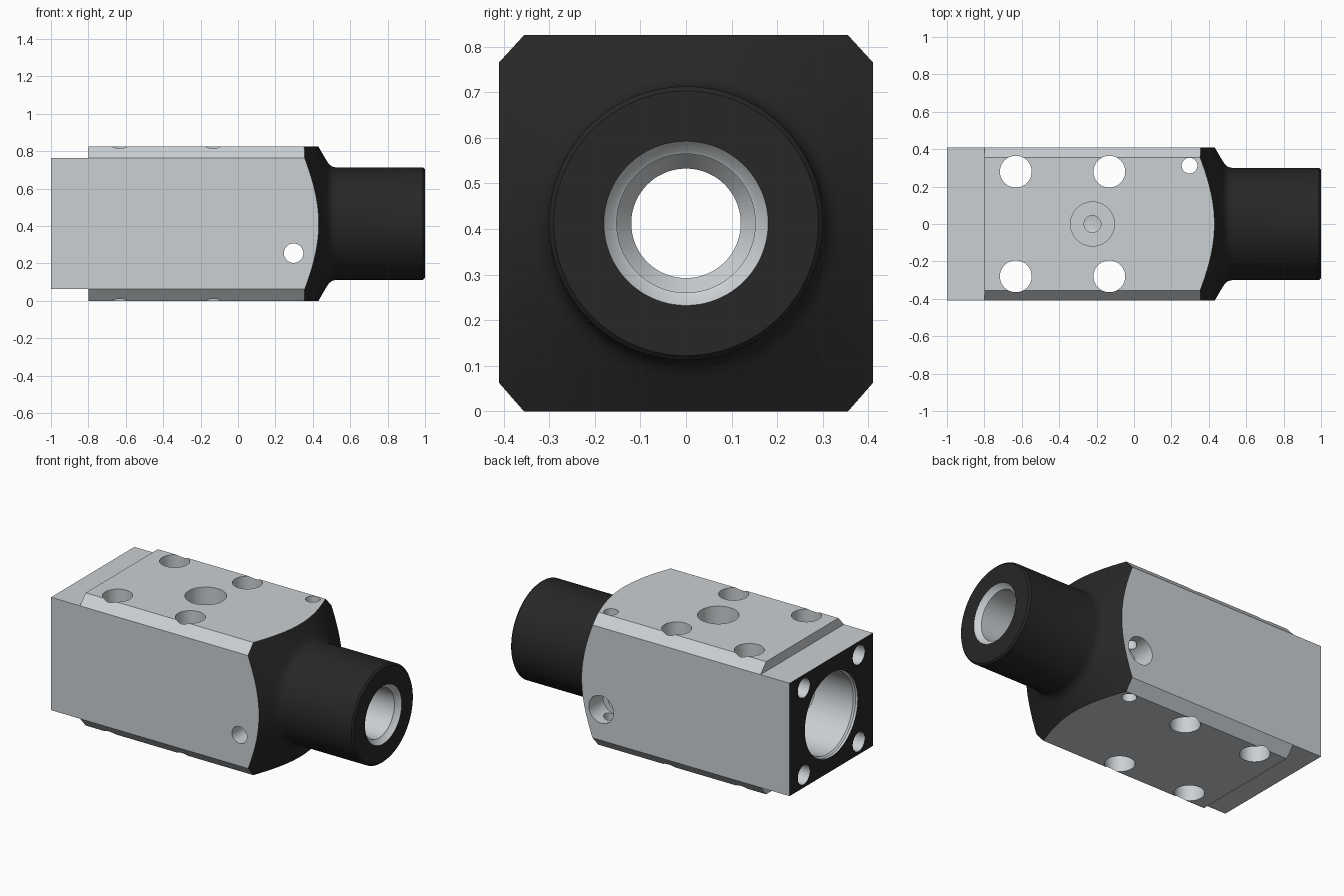
import bpy, bmesh, math
from mathutils import Matrix, Vector

if "Cube" in bpy.data.objects:
    bpy.data.objects.remove(bpy.data.objects["Cube"])

CZ = 0.4125  # height of the bore axis


def make_object(name, bm):
    bmesh.ops.recalc_face_normals(bm, faces=bm.faces)
    mesh = bpy.data.meshes.new(name)
    bm.to_mesh(mesh)
    bm.free()
    obj = bpy.data.objects.new(name, mesh)
    bpy.context.collection.objects.link(obj)
    return obj


def lathe(name, profile, center=(0, 0, CZ), axis='X', n=96):
    """Closed solid of revolution from (position along axis, radius) points."""
    bm = bmesh.new()
    rings = []
    for a, r in profile:
        ring = []
        for i in range(n):
            t = 2 * math.pi * (i + 0.5) / n
            u, v = r * math.cos(t), r * math.sin(t)
            p = {'X': (a, u, v), 'Y': (u, a, v), 'Z': (u, v, a)}[axis]
            ring.append(bm.verts.new(Vector(p) + Vector(center)))
        rings.append(ring)
    for lo, hi in zip(rings, rings[1:]):
        for i in range(n):
            j = (i + 1) % n
            bm.faces.new((lo[i], lo[j], hi[j], hi[i]))
    bm.faces.new(rings[0])
    bm.faces.new(rings[-1])
    return make_object(name, bm)


def box(name, lo, hi):
    bm = bmesh.new()
    size = [h - l for l, h in zip(lo, hi)]
    mid = [(h + l) / 2 for l, h in zip(lo, hi)]
    bmesh.ops.create_cube(bm, size=1, matrix=Matrix.Translation(mid) @ Matrix.Diagonal((*size, 1)))
    return make_object(name, bm)


def boolean(target, cutter, operation='DIFFERENCE'):
    cutter.hide_render = True
    mod = target.modifiers.new("cut", 'BOOLEAN')
    mod.operation, mod.solver, mod.object = operation, 'EXACT', cutter
    bpy.context.view_layer.objects.active = target
    bpy.ops.object.modifier_apply(modifier=mod.name)
    bpy.data.objects.remove(cutter, do_unlink=True)


# Chamfered square bar
bm = bmesh.new()
section = [(0.355, 0), (0.41, 0.063), (0.41, 0.765), (0.355, 0.825),
           (-0.355, 0.825), (-0.41, 0.765), (-0.41, 0.063), (-0.355, 0)]
ends = [[bm.verts.new((x, y, z)) for y, z in section] for x in (-1, 1.1)]
for i in range(8):
    j = (i + 1) % 8
    bm.faces.new((ends[0][i], ends[0][j], ends[1][j], ends[1][i]))
bm.faces.new(ends[0])
bm.faces.new(ends[1])
housing = make_object("nut_housing", bm)

# Turned shoulder and round neck
boolean(housing, lathe("turning", [(-1.2, 0.8), (0.205, 0.8), (0.472, 0.34), (0.485, 0.32),
                                   (0.502, 0.306), (0.525, 0.3), (0.99, 0.3), (1.0, 0.29)], n=128),
        'INTERSECT')

# Stepped end, top and bottom
for lo, hi in ((-0.2, 0.063), (0.765, 1.0)):
    boolean(housing, box("step_cutter", (-1.2, -0.6, lo), (-0.8, 0.6, hi)))

# Stepped main bore
boolean(housing, lathe("bore", [(-1.1, 0.26), (-0.985, 0.26), (-0.975, 0.25), (0.2, 0.25),
                                (0.2, 0.12), (0.7, 0.12), (0.74, 0.152), (0.97, 0.152),
                                (0.975, 0.16), (1.0, 0.18), (1.1, 0.18)]))

# Vertical mounting holes
for x in (-0.632, -0.132):
    for y in (-0.28, 0.28):
        boolean(housing, lathe("mount_hole", [(-0.1, 0.085), (0.95, 0.085)], (x, y, 0), 'Z', 48))

# Central lubrication pocket in the top face
boolean(housing, lathe("pocket", [(0.64, 0.045), (0.70, 0.045), (0.70, 0.118), (0.95, 0.118)],
                       (-0.222, 0, 0), 'Z', 48))

# Small crossing holes near the shoulder; the sideways one is counterbored at the back
boolean(housing, lathe("small_hole", [(-0.1, 0.042), (0.95, 0.042)], (0.297, 0.312, 0), 'Z', 32))
boolean(housing, lathe("side_hole", [(-0.6, 0.052), (0.27, 0.052), (0.27, 0.085), (0.6, 0.085)],
                       (0.297, 0, 0.255), 'Y', 48))

# Bolt holes in the end face
for y in (-0.27, 0.27):
    for dz in (-0.27, 0.27):
        boolean(housing, lathe("end_hole", [(-1.1, 0.06), (-0.75, 0.06)], (0, y, CZ + dz), 'X', 32))

# Black machined end face, shoulder and neck
mesh = housing.data
mesh.materials.clear()
for name, color in (("grey_metal", (0.6, 0.63, 0.65, 1)), ("black_finish", (0.02, 0.02, 0.02, 1))):
    mat = bpy.data.materials.new(name)
    mat.diffuse_color = color
    mat.use_nodes = True
    mat.node_tree.nodes["Principled BSDF"].inputs["Base Color"].default_value = mat.diffuse_color
    mesh.materials.append(mat)
for f in mesh.polygons:
    c, nx = f.center, f.normal.x
    inner = min(math.hypot(mesh.vertices[v].co.y, mesh.vertices[v].co.z - CZ) for v in f.vertices)
    end_face = c.x < -0.99 and nx < -0.9
    shoulder = c.x > 0.31 and nx > 0.1 and inner > 0.179 and (nx < 0.99 or c.x > 0.99)
    if shoulder and c.x > 0.97 and inner < 0.181 and nx < 0.9:
        shoulder = False
    neck = c.x > 0.5 and inner > 0.28
    f.material_index = 1 if end_face or shoulder or neck else 0

bpy.ops.object.select_all(action='DESELECT')
housing.select_set(True)
bpy.context.view_layer.objects.active = housing
bpy.ops.object.shade_smooth_by_angle(angle=math.radians(25))
